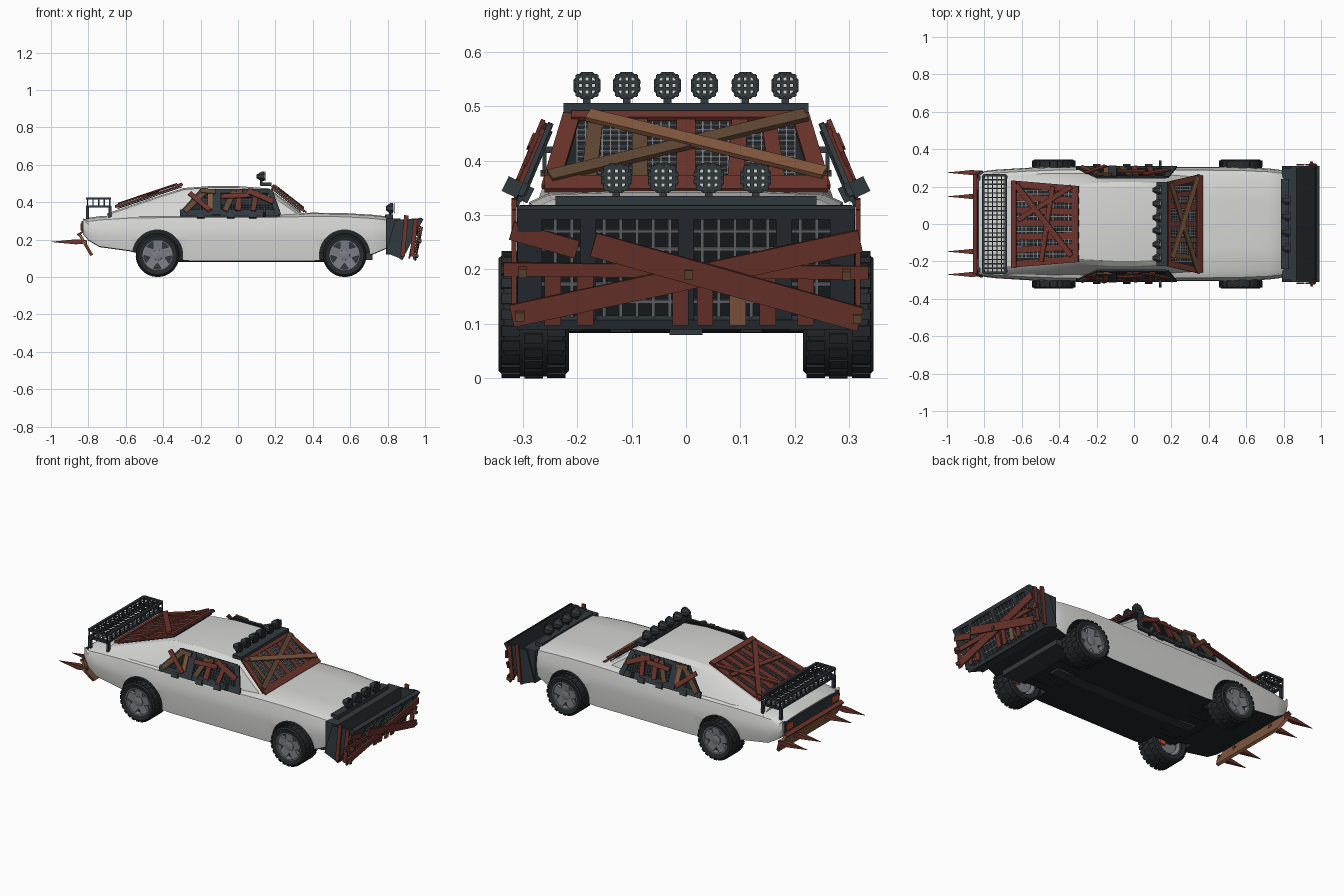
import bpy, bmesh, math
from mathutils import Vector as V

if "Cube" in bpy.data.objects:
    bpy.data.objects.remove(bpy.data.objects["Cube"])

def mat(name, r, g, b):
    m = bpy.data.materials.new(name)
    m.diffuse_color = (r, g, b, 1)
    m.use_nodes = True
    m.node_tree.nodes["Principled BSDF"].inputs["Base Color"].default_value = m.diffuse_color
    return m

WHITE = mat("white paint", .67, .67, .66)
STEEL = mat("dark steel", .031, .041, .049)
BLACK = mat("underbody black", .014, .019, .022)
TYRE = mat("tyre rubber", .02, .025, .028)
RIM = mat("rim grey", .2, .21, .24)
RUST = mat("rust red", .15, .035, .025)
BROWN = mat("old wood", .12, .063, .034)
TAN = mat("tan wood", .23, .1, .05)
MESH = mat("mesh grey", .2, .21, .24)
ORANGE = mat("brake orange", .6, .08, .03)

def activate(o):
    bpy.ops.object.select_all(action='DESELECT')
    o.select_set(True)
    bpy.context.view_layer.objects.active = o

def obj(name, verts, faces, m, smooth=False):
    me = bpy.data.meshes.new(name)
    me.from_pydata([tuple(v) for v in verts], [], faces)
    bm = bmesh.new(); bm.from_mesh(me)
    bmesh.ops.recalc_face_normals(bm, faces=bm.faces)
    bm.to_mesh(me); bm.free()
    o = bpy.data.objects.new(name, me)
    me.materials.append(m)
    bpy.context.collection.objects.link(o)
    if smooth:
        activate(o)
        bpy.ops.object.shade_smooth_by_angle(angle=math.radians(28))
    return o

BOX = [(0, 1, 2, 3), (7, 6, 5, 4), (0, 4, 5, 1), (1, 5, 6, 2), (2, 6, 7, 3), (3, 7, 4, 0)]

def beams(name, segs, n, m):
    """One object of straight bars (start, end, width, thickness), facing n."""
    vs, fs = [], []
    for a, b, w, t in segs:
        a, b = V(a), V(b)
        d = (b - a).normalized()
        s = V(n).cross(d).normalized()
        u = d.cross(s) * t / 2
        s = s * w / 2
        k = len(vs)
        for p in (a, b):
            vs += [p - s - u, p + s - u, p + s + u, p - s + u]
        fs += [tuple(i + k for i in f) for f in BOX]
    return obj(name, vs, fs, m)

def box(name, x0, x1, y0, y1, z0, z1, m):
    ym, zm = (y0 + y1) / 2, (z0 + z1) / 2
    return beams(name, [((x0, ym, zm), (x1, ym, zm), y1 - y0, z1 - z0)], (0, 0, 1), m)

def slab(name, pts, n, t, m):
    k, n = len(pts), V(n).normalized() * t
    vs = [V(p) for p in pts] + [V(p) + n for p in pts]
    fs = [tuple(range(k)), tuple(range(2 * k - 1, k - 1, -1))]
    fs += [(i, (i + 1) % k, k + (i + 1) % k, k + i) for i in range(k)]
    return obj(name, vs, fs, m)

def loft(name, rings, m, smooth=True, closed=False):
    k, vs, fs = len(rings[0]), [p for r in rings for p in r], []
    R = len(rings)
    for i in range(R if closed else R - 1):
        j = (i + 1) % R
        fs += [(i*k + a, i*k + (a+1) % k, j*k + (a+1) % k, j*k + a) for a in range(k)]
    if not closed:
        fs += [tuple(range(k)), tuple(range((R - 1) * k, R * k))]
    return obj(name, vs, fs, m, smooth)

def lathe(name, prof, c, axis, seg, m, closed=False, smooth=True):
    """Profile of (radius, offset) turned around the x or y axis at c."""
    rings = []
    for r, h in prof:
        A = [2 * math.pi * (i + .5) / seg for i in range(seg)]
        rings.append([V(c) + V((r*math.cos(a), h, r*math.sin(a)) if axis == 'y' else (h, r*math.cos(a), r*math.sin(a))) for a in A])
    return loft(name, rings, m, smooth, closed)

# ---- body shell: x, half width, bottom, top
ST = [(-.83, .272, .23, .305), (-.8, .283, .195, .317), (-.74, .29, .16, .325), (-.58, .3, .138, .335),
      (-.43, .306, .1, .337), (-.25, .307, .083, .337), (.1, .306, .083, .337), (.4, .306, .083, .344),
      (.57, .304, .1, .342), (.72, .297, .12, .333), (.79, .288, .15, .325), (.81, .28, .18, .312)]
rings = []
for x, w, zb, zt in ST:
    zm = max(.215, zb + .035)
    h = [(.8*w, zb), (.96*w, zb + .003), (w, zm), (.985*w, zm + .05), (.94*w, zt - .02), (.83*w, zt - .005), (.4*w, zt)]
    rings.append([V((x, y, z)) for y, z in h] + [V((x, -y, z)) for y, z in reversed(h)])
body = loft("body_shell", rings, WHITE, smooth=False)
body.data.materials.append(BLACK)
WHEELS = [(x, s) for x in (-.43, .57) for s in (-1, 1)]
for x, s in WHEELS:
    cut = lathe("arch_cutter", [(.135, -.1), (.135, .1)], (x, s * .29, .117), 'y', 32, BLACK, smooth=False)
    cut.hide_render = True
    md = body.modifiers.new("arch", 'BOOLEAN')
    md.operation, md.solver, md.object = 'DIFFERENCE', 'EXACT', cut
    activate(body)
    bpy.ops.object.modifier_apply(modifier=md.name)
    bpy.data.objects.remove(cut)
for p in body.data.polygons:
    c, n = p.center, p.normal
    wall = any(math.hypot(c.x - x, c.z - .117) < .137 for x, s in WHEELS) and abs(n.y) < .3 and c.z < .26
    well = abs(abs(c.y) - .19) < .002 and abs(n.y) > .9
    p.material_index = 1 if (n.z < -.7 and c.z < .2) or wall or well else 0
activate(body)
bpy.ops.object.shade_smooth_by_angle(angle=math.radians(28))

# ---- cabin: x, base half width, roof half width, roof height
CB = [(.35, .262, .25, .335), (.165, .272, .205, .474), (0, .278, .213, .486), (-.15, .278, .211, .486),
      (-.29, .278, .203, .476), (-.48, .278, .222, .415), (-.7, .272, .243, .34)]
rings = []
for x, wb, wt, z in CB:
    h = [(wb, .31), (wt + .012, max(.315, z - .03)), (wt - .015, z - .008), (.1, z)]
    rings.append([V((x, y, q)) for y, q in h] + [V((x, -y, q)) for y, q in reversed(h)])
loft("cabin_shell", rings, WHITE)

# ---- underside
box("floor_pan", -.45, .62, -.2, .2, .092, .13, BLACK)
box("front_apron", .6, .72, -.22, .22, .09, .13, STEEL)
for s in (-1, 1):
    box("chassis_rail", -.4, .6, s*.12 - .02, s*.12 + .02, .084, .11, BLACK)
box("drive_tunnel", -.4, .55, -.03, .03, .08, .11, STEEL)
for x in (-.43, .57):
    box("axle", x - .015, x + .015, -.23, .23, .105, .135, STEEL)

# ---- wheels
for x, s in WHEELS:
    c = (x, 0, .117)
    lathe("tyre", [(.08, s*.217), (.104, s*.215), (.114, s*.226), (.114, s*.334), (.104, s*.344), (.08, s*.338)],
          c, 'y', 32, TYRE, True)
    seg = []
    for i in range(24):
        for j, y in enumerate((.238, .28, .322)):
            a = (i + j % 2 * .5) * math.pi / 12
            p = V((x + .114*math.cos(a), s*y, .117 + .114*math.sin(a)))
            q = V((-math.sin(a), 0, math.cos(a))) * .01
            seg.append((p - q, p + q, .005, .034))
    beams("tyre_tread", seg, (0, 1, 0), TYRE)
    lathe("rim_barrel", [(.083, s*.225), (.083, s*.338), (.074, s*.338), (.074, s*.225)], c, 'y', 32, RIM, True)
    lathe("rim_dish", [(.076, s*.3), (.076, s*.306)], c, 'y', 24, STEEL)
    lathe("rim_hub", [(.03, s*.3), (.028, s*.33), (.014, s*.334)], c, 'y', 16, RIM)
    beams("rim_spokes", [((x, s*.316, .117), (x + .077*math.cos(a), s*.322, .117 + .077*math.sin(a)), .05, .018)
                         for a in [.3 + i*2*math.pi/5 for i in range(5)]], (0, 1, 0), RIM)
    lathe("brake_disc", [(.06, s*.24), (.06, s*.25)], c, 'y', 20, RIM)
    box("brake_caliper", x + .025, x + .06, s*.245 - .02, s*.245 + .02, .09, .15, ORANGE)

# ---- caged lamps
def lamp(x, y, z, r):
    c = (x, y, z)
    lathe("lamp_housing", [(r*.4, -.025), (r, 0), (r, .014)], c, 'x', 8, STEEL, smooth=False)
    lathe("lamp_lens", [(r*.8, .013), (r*.75, .017)], c, 'x', 8, WHITE, smooth=False)
    seg = []
    for k in (-.66, -.22, .22, .66):
        e = r * math.sqrt(1 - k*k) * .95
        seg += [((x + .02, y + k*r, z - e), (x + .02, y + k*r, z + e), r*.25, .004),
                ((x + .02, y - e, z + k*r), (x + .02, y + e, z + k*r), r*.25, .004)]
    beams("lamp_cage", seg, (1, 0, 0), STEEL)
    beams("lamp_post", [((x, y, z - r*.8), (x, y, z - r - .02), .014, .014)], (1, 0, 0), STEEL)

for s in (-1, 1):
    for y in (.034, .109, .182):
        lamp(.125, s*y, .538, .027)
    for y in (.042, .128):
        lamp(.815, s*y, .368, .03)
slab("roof_lamp_bar", [(.12, -.225, .486), (.18, -.225, .486), (.18, .225, .486), (.12, .225, .486)], (0, 0, 1), .02, STEEL)

# ---- windscreen and rear window armour, each on a sloping panel
def panel(pos, n, lift=0):
    n = V(n).normalized()
    return lambda y, t, h=0: V(pos(y, t)) + n * (h + lift)

def mesh(name, P, u0, u1, v0, v1, nu, nv, n, w=.004, m=MESH):
    U = [u0 + (u1 - u0)*i/nu for i in range(nu + 1)]
    T = [v0 + (v1 - v0)*i/nv for i in range(nv + 1)]
    beams(name, [(P(u, v0), P(u, v1), w, .004) for u in U] + [(P(u0, t), P(u1, t), w, .004) for t in T], n, m)

def planks(name, P, items, n):
    for u0, t0, u1, t1, w, h, m in items:
        beams(name, [(P(u0, t0, h), P(u1, t1, h), w, .009)], n, m)

N = (.625, 0, .78)
P = panel(lambda y, t: (.345 - .175*t, y, .34 + .136*t), N)
slab("windscreen_glass", [P(-.235, .05), P(.235, .05), P(.195, .97), P(-.195, .97)], N, .005, BLACK)
mesh("windscreen_mesh", lambda u, t: P(u, t, .008), -.2, .2, .08, .95, 26, 12, N)
planks("windscreen_plank", P, [
    (-.25, 0, -.21, .98, .032, .013, RUST), (.25, 0, .21, .98, .032, .013, RUST), (-.18, 0, -.165, .98, .028, .013, BROWN),
    (-.085, 0, -.085, .98, .028, .013, BROWN), (0, 0, 0, .98, .034, .013, RUST), (.09, 0, .1, .98, .03, .013, RUST),
    (.17, 0, .15, .98, .028, .013, RUST), (-.26, .03, .26, .03, .04, .017, RUST), (-.21, .95, .21, .95, .02, .017, RUST),
    (-.25, .1, .22, .93, .028, .023, BROWN), (-.18, .9, .255, .12, .028, .028, TAN)], N)

N = (-.32, 0, .95)
P = panel(lambda y, t: (-.65 + .36*t, y, .357 + .121*t), N, .004)
slab("rear_window_glass", [P(-.22, .02), P(.22, .02), P(.18, .98), P(-.18, .98)], N, .005, BLACK)
mesh("rear_window_mesh", lambda u, t: P(u, t, .008), -.18, .18, .04, .96, 18, 16, N)
planks("rear_window_plank", P, [(y, 0, y*.86, 1, .036, .013, RUST) for y in (-.215, -.14, -.07, .005, .075, .145, .215)], N)
planks("rear_window_cross_plank", P, [
    (-.235, .04, .23, .04, .03, .02, RUST), (-.2, .96, .2, .96, .03, .02, RUST),
    (.21, .08, -.17, .9, .03, .027, RUST), (.2, .9, .02, .1, .026, .024, RUST), (-.2, .45, .2, .62, .026, .022, RUST)], N)

# ---- side window armour, mirrored
for s in (-1, 1):
    N = (0, s*.926, .378)
    P = panel(lambda x, t: (x, s*(.297 - .055*t), .328 + .132*t), N)
    slab("side_glass", [P(-.29, .05), P(.215, .05), P(.15, .95), P(-.19, .95)], N, .005, BLACK)
    mesh("side_mesh", lambda u, t: P(u, t, .007), -.2, .17, .1, .95, 24, 8, N, m=STEEL)
    planks("side_frame", P, [
        (-.31, .08, .225, .08, .036, .008, STEEL), (-.2, .96, .17, .96, .024, .008, STEEL), (.215, 0, .17, 1, .03, .01, STEEL),
        (-.3, .05, -.19, .98, .028, .01, STEEL), (-.115, 0, -.115, 1, .045, .012, STEEL)], N)
    planks("side_plank", P, [
        (-.285, .12, -.175, .95, .03, .018, BROWN), (-.26, .85, -.15, .15, .026, .024, RUST), (-.2, .95, -.12, .9, .024, .024, BROWN),
        (-.15, .2, -.15, .98, .026, .018, TAN), (-.07, .15, -.02, .95, .03, .018, BROWN), (0, .15, .01, 1, .032, .02, RUST),
        (.05, .95, .19, .5, .03, .024, RUST), (.08, .15, .1, .95, .028, .018, RUST), (-.09, .7, .06, .75, .026, .028, RUST)], N)
    beams("side_hinge", [(P(x - .02, -.02, .012), P(x + .02, -.02, .012), .03, .014) for x in (-.2, -.04, .08)], N, STEEL)
    beams("wing_mirror", [((.14, s*.285, .335), (.14, s*.332, .358), .03, .014)], (1, 0, 0), STEEL)

# ---- front plough: tilted frame behind, steeper planks in front
box("front_bumper", .79, .87, -.3, .3, .12, .312, STEEL)
box("lamp_shelf", .785, .83, -.24, .24, .312, .335, STEEL)
N = (.89, 0, -.455)
P = panel(lambda y, t: (.865 + .11*t, y, .1 + .215*t), N)
slab("plough_back", [P(-.305, 0), P(.305, 0), P(.305, 1), P(-.305, 1)], N, -.008, BLACK)
mesh("plough_mesh", lambda u, t: P(u, t, .004), -.27, .27, .05, .95, 18, 6, N, .006)
beams("plough_frame", [(P(y, 0, .008), P(y, 1, .008), w, .016) for y, w in
                       ((-.287, .045), (-.18, .03), (0, .03), (.18, .03), (.287, .045))] +
      [(P(-.31, t, .008), P(.31, t, .008), .02, .018) for t in (.03, .97)], N, STEEL)
N = (.98, 0, -.2)
P = panel(lambda y, t: (.905 + .045*t, y, .1 + .215*t), N)
planks("plough_plank", P, [(y, 0, y, .48, .03, .01, m) for y, m in (
    (-.245, RUST), (-.185, RUST), (-.01, RUST), (.035, RUST), (.095, TAN), (.15, RUST), (.22, RUST))], N)
planks("plough_cross_plank", P, [
    (-.335, .49, .335, .46, .025, .024, RUST), (-.32, .1, .32, .74, .042, .034, RUST),
    (-.17, .72, .32, .08, .045, .044, RUST), (-.32, .82, -.2, .66, .034, .024, RUST)], N)
for y, t in ((-.305, .11), (.315, .09), (.005, .47), (-.3, .48), (.295, .46)):
    beams("plough_bolt", [(P(y, t, .03), P(y, t, .056), .016, .016)], (0, 1, 0), BROWN)
for s in (-1, 1):
    slab("plough_side", [(.79, s*.3, .13), (.865, s*.3, .1), (.975, s*.3, .315), (.84, s*.3, .305)], (0, s, 0), .01, STEEL)
    for x, z in ((.89, .33), (.94, .31)):
        beams("plough_side_plank", [((x - .01, s*.316, .11), (x + .01, s*.316, z), .024, .009)], (0, 1, 0), RUST)

# ---- rear panel, spiked plank and rack
box("tail_panel", -.838, -.82, -.255, .255, .235, .3, STEEL)
for s in (-1, 1):
    box("tail_lamp", -.843, -.835, s*.215 - .03, s*.215 + .03, .25, .285, ORANGE)
slab("spike_plank", [(-.775, -.25, .12), (-.775, .25, .12), (-.81, .285, .18), (-.84, .265, .232), (-.84, -.265, .232),
                     (-.81, -.285, .18)], (-.85, 0, -.53), .016, TAN)
beams("spike_plank_cap", [((-.848, -.268, .23), (-.848, .268, .23), .024, .012)], (-.5, 0, .85), RUST)
for y in (-.27, -.147, .147, .275):
    lathe("rear_spike", [(.012, .03), (.019, -.03), (.001, -.16)], (-.838, y, .188), 'x', 4, RUST, smooth=False)
X0, X1, Y = -.805, -.685, .26
seg = []
for z in (.377, .42):
    seg += [((X0, s*Y, z), (X1, s*Y, z), .014, .012) for s in (-1, 1)]
    seg += [((x, -Y, z), (x, Y, z), .014, .012) for x in (X0, X1)]
beams("rack_frame", seg, (0, 0, 1), STEEL)
beams("rack_bars", [((x, -Y + i*.04, .377), (x, -Y + i*.04, .42), .007, .007) for i in range(14) for x in (X0, X1)] +
      [((X0 + i*.03, s*Y, .377), (X0 + i*.03, s*Y, .42), .007, .007) for i in range(5) for s in (-1, 1)], (1, 0, 0), STEEL)
beams("rack_legs", [((x, s*.25, .31), (x, s*.25, .38), .016, .016) for x in (X0, X1) for s in (-1, 1)], (1, 0, 0), STEEL)
mesh("rack_mesh", lambda x, y: V((x, y, .418)), X0, X1, -Y, Y, 5, 22, (0, 0, 1), .006, STEEL)
mesh("rack_floor_mesh", lambda x, y: V((x, y, .377)), X0, X1, -Y, Y, 5, 22, (0, 0, 1), .006)
